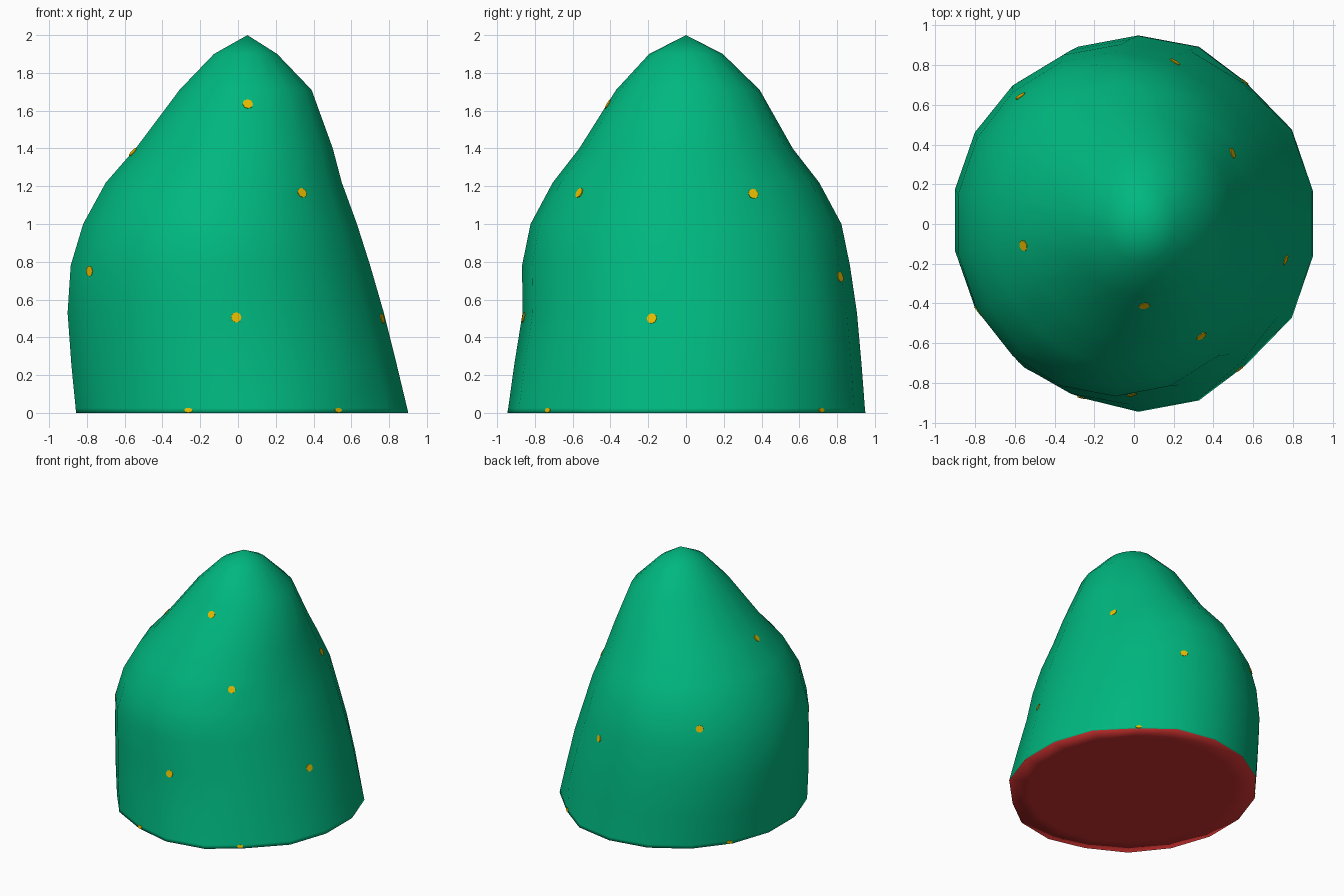
import bpy, bmesh, math
from mathutils import Vector
from mathutils.bvhtree import BVHTree

if "Cube" in bpy.data.objects:
    bpy.data.objects.remove(bpy.data.objects["Cube"])


def mat(name, rgb):
    m = bpy.data.materials.new(name)
    lin = [(c / 255 / 12.92) if c < 11 else ((c / 255 + 0.055) / 1.055) ** 2.4 for c in rgb]
    m.diffuse_color = (*lin, 1)
    m.use_nodes = True
    m.node_tree.nodes["Principled BSDF"].inputs["Base Color"].default_value = m.diffuse_color
    return m


GREEN = mat("emerald green", (0, 183, 127))
RED = mat("red", (205, 50, 48))
GOLD = mat("gold", (232, 190, 0))
SIDES = 18


def finish(name, bm, materials):
    me = bpy.data.meshes.new(name)
    bm.to_mesh(me)
    bm.free()
    for m in materials:
        me.materials.append(m)
    ob = bpy.data.objects.new(name, me)
    bpy.context.collection.objects.link(ob)
    return ob


def ring(bm, z, cx, rx, cy, ry):
    return [bm.verts.new((cx + rx * math.cos(math.radians(10 + i * 20)),
                          cy + ry * math.sin(math.radians(10 + i * 20)), z))
            for i in range(SIDES)]


def bridge(bm, a, b, index=0):
    for i in range(SIDES):
        j = (i + 1) % SIDES
        f = bm.faces.new((a[i], a[j], b[j], b[i]))
        f.material_index = index


# Lopsided cone body: z, centre x, radius x, centre y, radius y
PROFILE = [
    (0.0, 0.022, 0.893, 0.002, 0.948),
    (0.025, 0.018, 0.891, 0.003, 0.944),
    (0.25, -0.02, 0.875, 0.01, 0.92),
    (0.53, -0.065, 0.85, 0.02, 0.885),
    (0.78, -0.093, 0.805, 0.0, 0.868),
    (1.0, -0.095, 0.736, 0.0, 0.823),
    (1.22, -0.075, 0.634, 0.0, 0.705),
    (1.4, -0.02, 0.53, 0.0, 0.565),
    (1.71, 0.04, 0.355, 0.01, 0.38),
    (1.9, 0.04, 0.17, 0.0, 0.195),
]
bm = bmesh.new()
rings = [ring(bm, *p) for p in PROFILE]
# Corners of the base that sit slightly inward behind the rim spots
for r in rings[:2]:
    for i in (2, 12, 15):
        r[i].co.x *= 0.94
        r[i].co.y *= 0.985
for a, b in zip(rings, rings[1:]):
    bridge(bm, a, b)
tip = bm.verts.new((0.05, 0, 2.0))
for i in range(SIDES):
    bm.faces.new((rings[-1][i], rings[-1][(i + 1) % SIDES], tip))
# Red underside with an inner panel, shaded softly into the rim
inner = ring(bm, 0.0, 0.02, 0.74, 0.0, 0.785)
bridge(bm, inner, rings[0], 1)
bm.faces.new(inner[::-1]).material_index = 1
for f in bm.faces:
    f.smooth = True
bm.normal_update()
surface = BVHTree.FromBMesh(bm)
finish("cone_body", bm, [GREEN, RED])

# Small flat gold spots, dropped onto the body from its axis
SPOTS = [
    (0.05, -0.4, 1.635), (0.33, -0.55, 1.165), (-0.75, -0.42, 0.75),
    (-0.01, -0.9, 0.505), (0.76, -0.18, 0.5), (0.46, 0.33, 1.16),
    (0.2, 0.79, 0.72), (-0.51, -0.1, 1.38), (-0.55, 0.62, 0.94),
    (-0.27, -0.9, 0.014), (0.53, -0.73, 0.014), (0.55, 0.71, 0.014),
    (-0.77, 0.52, 0.014),
]
bm = bmesh.new()
for s in SPOTS:
    pos, normal, _, _ = surface.ray_cast(Vector((0, 0, s[2])), Vector((s[0], s[1], 0)).normalized())
    low = s[2] < 0.05  # rim spots are slimmer and wider
    m = normal.to_track_quat('Z', 'Y').to_matrix().to_4x4()
    m.translation = pos
    r = 0.013 if low else 0.028
    made = bmesh.ops.create_cone(bm, cap_ends=True, segments=8, radius1=r,
                                 radius2=r, depth=0.006)["verts"]
    if low:
        bmesh.ops.scale(bm, vec=(1.8, 1, 1), verts=made)
    bmesh.ops.transform(bm, matrix=m, verts=made)
finish("gold_spots", bm, [GOLD])
